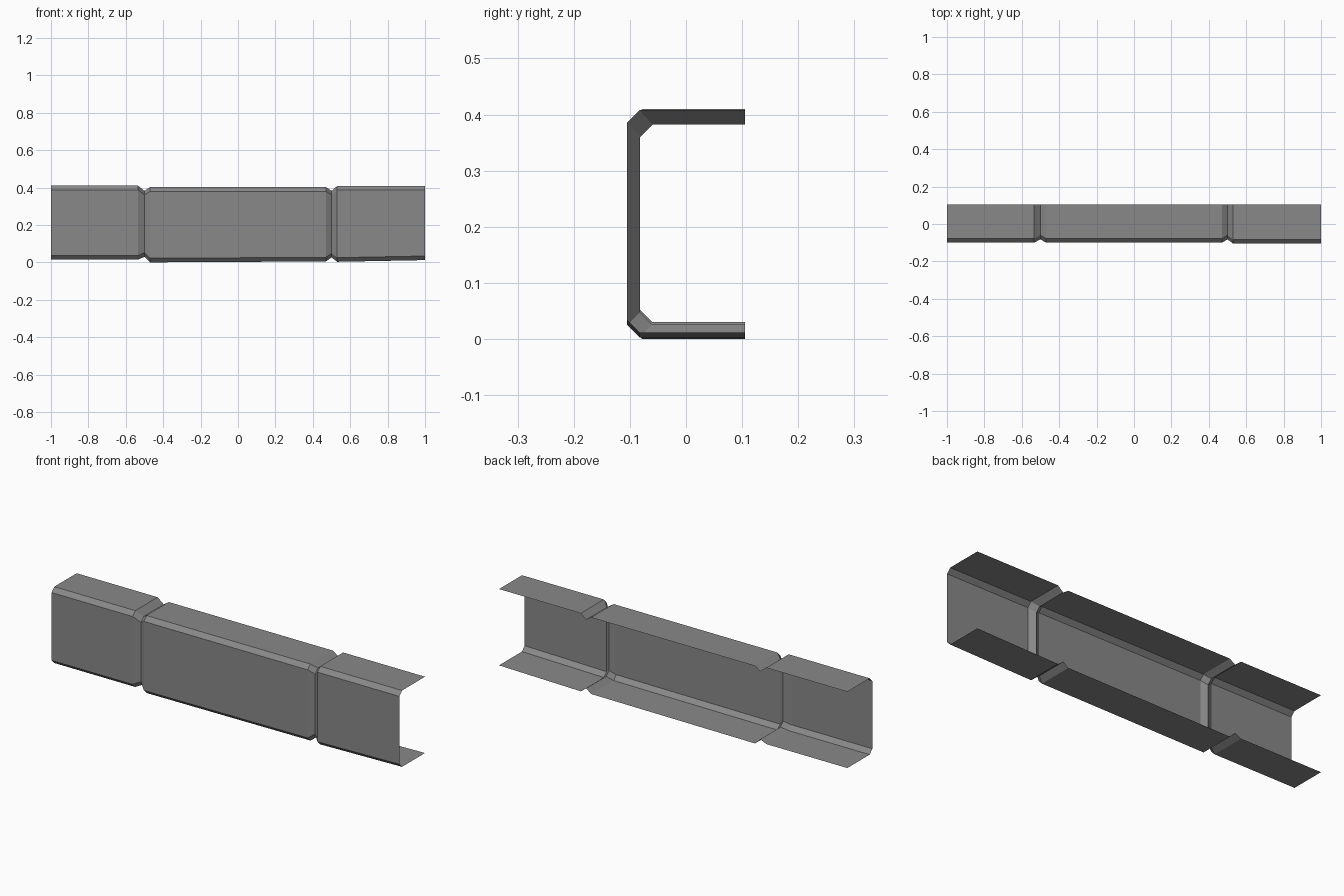
import bpy
import bmesh

cube = bpy.data.objects.get("Cube")
if cube:
    bpy.data.objects.remove(cube, do_unlink=True)

steel = bpy.data.materials.new("grey_steel")
steel.use_nodes = True
GREY = (0.25, 0.25, 0.25, 1)
steel.diffuse_color = GREY
steel.node_tree.nodes["Principled BSDF"].inputs["Base Color"].default_value = GREY

BACK = 0.105   # open edge of both flanges
BEVEL = 0.022  # chamfer between web and flanges


def section(front, bottom, top):
    """Open channel outline as (y, z): lower flange, web, upper flange."""
    return [(BACK, bottom), (front + BEVEL, bottom), (front, bottom + BEVEL),
            (front, top - BEVEL), (front + BEVEL, top), (BACK, top)]


# Stations along the beam: x, web y, lower flange z, upper flange z
stations = [
    (-1.0, -0.1, 0.014, 0.41),
    (-0.535, -0.1, 0.014, 0.41),
    (-0.5, -0.082, 0.03, 0.382),   # left pressed groove
    (-0.47, -0.1, 0.0, 0.402),
    (0.47, -0.1, 0.005, 0.402),
    (0.5, -0.082, 0.026, 0.382),   # right pressed groove
    (0.53, -0.105, 0.003, 0.408),
    (1.0, -0.105, 0.012, 0.408),
]

# Loft the thin open channel through the stations
bm = bmesh.new()
rings = [[bm.verts.new((x, y, z)) for y, z in section(front, low, high)]
         for x, front, low, high in stations]
for a, b in zip(rings, rings[1:]):
    for i in range(len(a) - 1):
        bm.faces.new((a[i], a[i + 1], b[i + 1], b[i]))
bmesh.ops.recalc_face_normals(bm, faces=bm.faces[:])
# Make the web face forwards
web = min(bm.faces, key=lambda f: f.calc_center_median().y)
if web.normal.y > 0:
    bmesh.ops.reverse_faces(bm, faces=bm.faces[:])

mesh = bpy.data.meshes.new("channel_beam")
bm.to_mesh(mesh)
bm.free()
mesh.materials.append(steel)
beam = bpy.data.objects.new("channel_beam", mesh)
bpy.context.collection.objects.link(beam)
